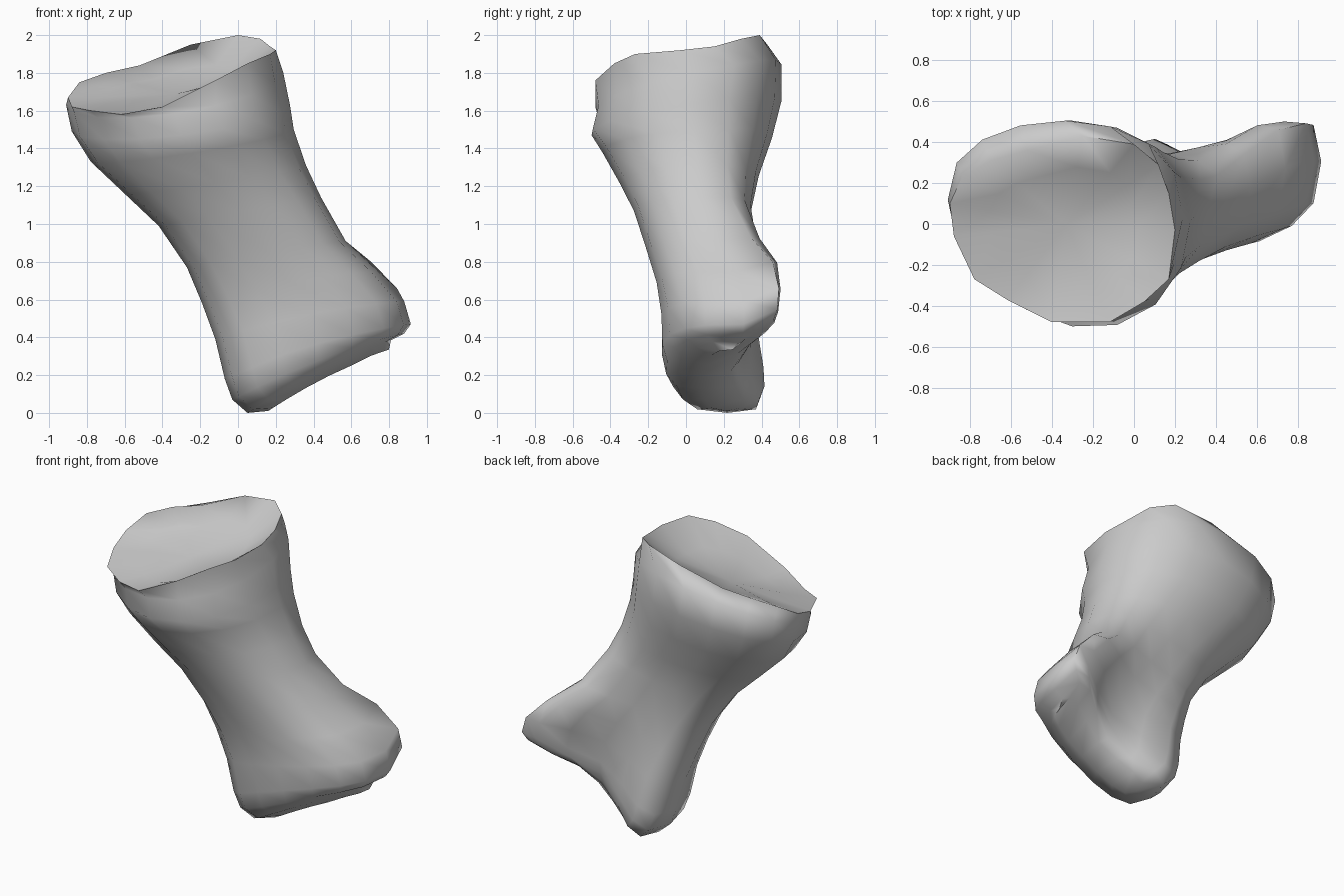
import bpy, bmesh, math
from mathutils import Vector

if "Cube" in bpy.data.objects:
    bpy.data.objects.remove(bpy.data.objects["Cube"])

N = 16

# cross-sections down the shaft: left x,z | right x,z | front y left,right |
# back y left,right | back groove depth | roundness exponent | front-back tilt
SECTIONS = [
    (-.91, 1.63, .24, 1.80, -.38, -.56, .51, .50, .00, .87, .13),
    (-.88, 1.49, .275, 1.63, -.40, -.60, .52, .49, .00, .92, .09),
    (-.78, 1.33, .295, 1.50, -.38, -.50, .45, .46, .00, .92, .04),
    (-.60, 1.16, .36, 1.31, -.33, -.37, .37, .40, .00, .87, .02),
    (-.42, .99, .44, 1.14, -.27, -.28, .35, .38, .02, .77, .0),
    (-.27, .77, .57, .91, -.21, -.20, .36, .48, .08, .70, .0),
    (-.19, .58, .74, .75, -.17, -.14, .39, .60, .16, .62, .0),
    (-.12, .39, .88, .59, -.17, -.09, .44, .62, .21, .58, .0),
    (-.07, .19, .915, .47, -.18, -.07, .49, .60, .24, .56, .0),
    (-.03, .08, .88, .42, -.16, -.04, .50, .57, .24, .56, .0),
    (.05, .01, .81, .385, -.10, .01, .47, .51, .22, .60, .0),
]

# uneven edge of the upper joint face, anticlockwise from the right
RIM = [(.20, -.03, 1.92), (.17, .15, 1.94), (.12, .29, 1.98), (.0, .39, 2.0),
       (-.25, .43, 1.95), (-.52, .36, 1.84), (-.70, .31, 1.80), (-.84, .23, 1.75),
       (-.90, .10, 1.67), (-.88, -.06, 1.62), (-.78, -.27, 1.60), (-.62, -.37, 1.58),
       (-.40, -.48, 1.62), (-.12, -.48, 1.76), (.05, -.38, 1.85), (.17, -.27, 1.90)]


def section(lx, lz, rx, rz, fl, fr, bl, br, groove, power, tilt):
    pts = []
    for i in range(N):
        a = 2 * math.pi * i / N
        s, sn = (1 + math.cos(a)) / 2, math.sin(a)
        front = fl + (fr - fl) * s
        back = bl + (br - bl) * s
        mid = front + .56 * (back - front)
        bow = 4 * s * (1 - s)
        rear = sn > 1e-6
        edge = back - groove * bow ** 2 if rear else front
        h = abs(sn) ** (power - .08 if rear else power + .1)
        y = mid + (edge - mid) * h
        z = lz + (rz - lz) * s + tilt * sn + .15 * groove * bow
        if rear:  # right knuckle rises towards the back
            z += .6 * groove * s * s * h
        pts.append(Vector((lx + (rx - lx) * s, y, z)))
    return pts


def inset(pts, scale, depth, slope=0):
    c = sum(pts, Vector()) / N
    return [c + (p - c) * scale - Vector((0, 0, depth + slope * (p.x - c.x))) for p in pts]


bm = bmesh.new()


def add_ring(pts):
    return [bm.verts.new(p) for p in pts]


def bridge(a, b):
    for i in range(N):
        j = (i + 1) % N
        bm.faces.new((a[i], a[j], b[j], b[i]))


# dished upper joint face, shaft, then grooved lower joint face
rim = [Vector(p) for p in RIM]
last = section(*SECTIONS[-1])
layers = [inset(rim, .65, .07, .05), rim]
layers += [section(*s) for s in SECTIONS]
layers.append([Vector((p.x + .05, .21 + (p.y - .21) * .6, p.z - .025)) for p in inset(last, .84, 0)])
rings = [add_ring(l) for l in layers]
for a, b in zip(rings, rings[1:]):
    bridge(a, b)
centre = bm.verts.new(sum(rim, Vector()) / N - Vector((0, 0, .11)))
for i in range(N):
    bm.faces.new((rings[0][i], rings[0][(i + 1) % N], centre))

# close the lower face with strips across, so it follows the saddle
end = rings[-1]
for i in range(N // 2):
    quad = [end[i], end[i + 1], end[(N - i - 1) % N], end[(N - i) % N]]
    bm.faces.new(list(dict.fromkeys(quad)))
bmesh.ops.recalc_face_normals(bm, faces=bm.faces)

# set the bone on the ground
low = min(v.co.z for v in bm.verts)
for v in bm.verts:
    if v.co.z < .3:
        v.co.z -= low

mesh = bpy.data.meshes.new("toe_bone")
bm.to_mesh(mesh)
bm.free()
bone = bpy.data.objects.new("toe_bone", mesh)
bpy.context.collection.objects.link(bone)
bpy.context.view_layer.objects.active = bone
bone.select_set(True)
bpy.ops.object.shade_smooth_by_angle(angle=math.radians(65))
